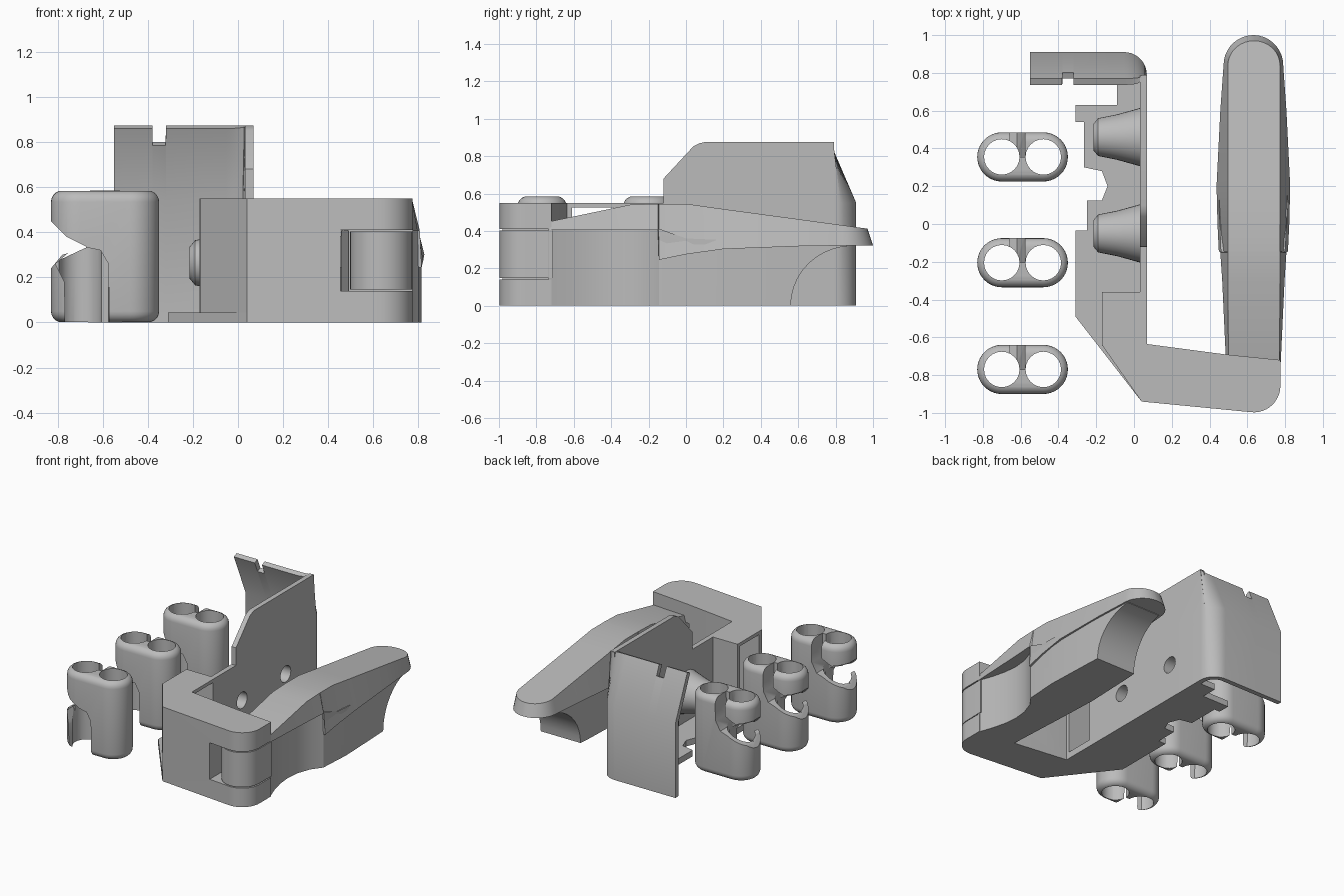
import bpy, bmesh, math
from mathutils import Matrix, Vector

if "Cube" in bpy.data.objects:
    bpy.data.objects.remove(bpy.data.objects["Cube"], do_unlink=True)

grey = bpy.data.materials.new("plain_grey")
grey.use_nodes = True
grey.diffuse_color = (0.5, 0.5, 0.5, 1)
grey.node_tree.nodes["Principled BSDF"].inputs["Base Color"].default_value = (0.5, 0.5, 0.5, 1)


def add(name, bm):
    bmesh.ops.recalc_face_normals(bm, faces=bm.faces)
    mesh = bpy.data.meshes.new(name)
    bm.to_mesh(mesh)
    bm.free()
    mesh.materials.append(grey)
    ob = bpy.data.objects.new(name, mesh)
    bpy.context.collection.objects.link(ob)
    return ob


def prism(name, pts, lo, hi, axis="z"):
    """Extrude an outline: (x, y) along z, (x, z) along y, or (y, z) along x."""
    place = {"z": lambda a, b, t: (a, b, t), "y": lambda a, b, t: (a, t, b),
             "x": lambda a, b, t: (t, a, b)}[axis]
    bm = bmesh.new()
    ends = [[bm.verts.new(place(a, b, t)) for a, b in pts] for t in (lo, hi)]
    for end in ends:
        bm.faces.new(end)
    for i in range(len(pts)):
        j = (i + 1) % len(pts)
        bm.faces.new((ends[0][i], ends[0][j], ends[1][j], ends[1][i]))
    return add(name, bm)


def box(name, x0, x1, y0, y1, z0, z1):
    return prism(name, [(x0, y0), (x1, y0), (x1, y1), (x0, y1)], z0, z1)


def arc(cx, cy, r, a0, a1, n=12):
    angles = [math.radians(a0 + (a1 - a0) * i / n) for i in range(n + 1)]
    return [(cx + r * math.cos(a), cy + r * math.sin(a)) for a in angles]


def bake(ob):
    bpy.context.view_layer.update()
    dg = bpy.context.evaluated_depsgraph_get()
    mesh = bpy.data.meshes.new_from_object(ob.evaluated_get(dg))
    ob.modifiers.clear()
    ob.data = mesh


def combine(ob, others, operation="DIFFERENCE"):
    for other in others:
        mod = ob.modifiers.new("cut", "BOOLEAN")
        mod.operation, mod.solver, mod.object = operation, "EXACT", other
        bake(ob)
        bpy.data.objects.remove(other, do_unlink=True)
    return ob


def smooth(ob, angle=32):
    ob.data.shade_smooth()
    ob.data.set_sharp_from_angle(angle=math.radians(angle))


# Cable clips: rounded capsules, two bores, a winding slot round the outer bore
def clip(name, y):
    r, xa, xb, top = 0.13, -0.70, -0.48, 0.585
    body = prism(name, arc(xb, y, r, -90, 90, 20) + arc(xa, y, r, 90, 270, 20), 0, top)
    bev = body.modifiers.new("round", "BEVEL")
    bev.width, bev.segments, bev.angle_limit = 0.05, 5, math.radians(40)
    bake(body)
    cutters = [prism("bore", arc(x, y, 0.094, 0, 345, 23), -0.1, 0.7) for x in (xa, xb)]
    cutters.append(prism("side_slot", [(-0.9, 0.5), (-0.83, 0.45), (-0.76, 0.38), (-0.67, 0.335),
                                       (-0.78, 0.3), (-0.83, 0.24), (-0.9, 0.2)],
                         y - 0.2, y + 0.2, "y"))
    cutters.append(prism("front_slot", [(-0.765, -0.1), (-0.77, 0.18), (-0.81, 0.26), (-0.74, 0.32),
                                        (-0.68, 0.335), (-0.61, 0.32), (-0.575, 0.26),
                                        (-0.57, -0.1)], y - 0.2, y, "y"))
    cutters.append(prism("back_slot", [(-0.85, 0.45), (-0.74, 0.43), (-0.66, 0.47), (-0.655, 0.7),
                                       (-0.575, 0.7), (-0.58, 0.42), (-0.62, 0.35),
                                       (-0.68, 0.33), (-0.85, 0.25)], y, y + 0.2, "y"))
    smooth(combine(body, cutters))


for label, y in (("front", -0.77), ("middle", -0.205), ("back", 0.355)):
    clip(label + "_cable_clip", y)


# Mounting wall: a tall sheet that wraps round the back corner and leans at the top
path = [(0.068, y) for y in (-0.68, -0.121, -0.12, 0.04, 0.07, 0.1, 0.5)]
path += arc(-0.052, 0.79, 0.12, 0, 90, 10) + [(-0.32, 0.91), (-0.321, 0.91),
                                              (-0.379, 0.91), (-0.38, 0.91), (-0.55, 0.91)]
bm = bmesh.new()
columns = []
for x, y in path:
    top = 0.875
    if y < -0.1205:
        top = 0.55
    elif y < 0.09:
        top = min(0.68 + (y + 0.12) * 1.08, 0.868)
    if -0.38 < x < -0.32:
        top = 0.80
    lean = max(0, min(1, (y - 0.79) / 0.12)) * 0.14
    columns.append([bm.verts.new((x, y - lean * max(0, z - 0.55) / 0.325, z))
                    for z in (0, 0.55, top)])
for a, b in zip(columns, columns[1:]):
    for k in range(2):
        bm.faces.new((a[k], b[k], b[k + 1], a[k + 1]))
bmesh.ops.remove_doubles(bm, verts=bm.verts, dist=0.0004)
wall = add("mounting_wall", bm)
bm = bmesh.new()
bm.from_mesh(wall.data)
# Normals must face outward (+x) before thickening inward
if sum(f.normal.x for f in bm.faces) < 0:
    bmesh.ops.reverse_faces(bm, faces=bm.faces)
bm.to_mesh(wall.data)
bm.free()
thick = wall.modifiers.new("thickness", "SOLIDIFY")
thick.thickness, thick.offset = 0.036, -1
bake(wall)


def bolt_hole(y):
    return prism("bolt_hole", arc(y, 0.265, 0.06, 0, 345, 23), -0.4, 0.2, "x")


window = box("window", -0.5, 0.3, -0.61, -0.39, 0.05, 0.525)
smooth(combine(wall, [bolt_hole(-0.05), bolt_hole(0.46), window]))

# Bolt bosses: turned tapers behind the wall
for label, y in (("front", -0.05), ("back", 0.46)):
    rings = [(0.035, 0.155), (0.0, 0.145), (-0.09, 0.12), (-0.19, 0.1), (-0.215, 0.07)]
    bm = bmesh.new()
    loops = [[bm.verts.new((x, a, b)) for a, b in arc(y, 0.265, r, 0, 350, 35)] for x, r in rings]
    for a, b in zip(loops, loops[1:]):
        for i in range(36):
            j = (i + 1) % 36
            bm.faces.new((a[i], a[j], b[j], b[i]))
    bm.faces.new(loops[0])
    bm.faces.new(loops[-1])
    smooth(combine(add(label + "_bolt_boss", bm), [bolt_hole(y)]))

# Floor plate with stepped inner edge
prism("floor_plate", [(0.04, -0.94), (0.06, -0.64), (0.06, 0.75), (-0.09, 0.75), (-0.09, 0.63),
                      (-0.31, 0.63), (-0.31, 0.54), (-0.265, 0.54), (-0.265, 0.3), (-0.17, 0.28),
                      (-0.14, 0.2), (-0.17, 0.125), (-0.25, 0.125), (-0.25, -0.035),
                      (-0.31, -0.035), (-0.31, -0.49)], 0, 0.045)

# Latch window frame behind the wall
frame = box("window_frame", -0.17, 0.04, -0.645, -0.36, 0, 0.55)
combine(frame, [box("frame_opening", -0.5, 0.3, -0.61, -0.39, 0.05, 0.525)])

# Hinge arm with forked end
arm = prism("hinge_arm", [(-0.17, -0.64), (0.04, -0.94)] + arc(0.635, -0.857, 0.14, -95, 0)
            + [(0.775, -0.72), (0.48, -0.69), (0.065, -0.635)], 0, 0.55)
smooth(combine(arm, [box("fork_slot", 0.455, 1, -1.2, -0.5, 0.14, 0.41)]))

# Lever barrel between the fork arms
smooth(prism("lever_barrel", [(0.5, -0.71)] + arc(0.635, -0.86, 0.137, 180, 360, 20)
             + [(0.775, -0.71)], 0.147, 0.403))

# Lever body: scooped plan shape, swept up under the tip
body = prism("lever_body", [(0.49, -0.735), (0.775, -0.735), (0.735, -0.62), (0.71, -0.52),
                            (0.70, -0.42), (0.71, -0.32), (0.745, -0.22), (0.80, -0.145),
                            (0.815, 0.1), (0.80, 0.5), (0.775, 0.86), (0.5, 0.86),
                            (0.465, 0.5), (0.45, 0.1), (0.46, -0.15)], 0, 0.41)
sweep = [(0.56 + 0.33 * (1 - math.cos(t)), 0.32 * math.sin(t))
         for t in [math.radians(90 * i / 10) for i in range(11)]]
side = prism("side_shape", [(-0.8, -0.1), (0.56, -0.1)] + sweep
             + [(0, 0.36), (-0.14, 0.41), (-0.14, 0.5), (-0.8, 0.5)], 0.2, 1, "x")
smooth(combine(body, [side], "INTERSECT"))

# Lever handle: lofted sections of (y, bottom z, bottom half width, top z, top half width)
sections = [(-0.73, 0.405, 0.145, 0.45, 0.135), (-0.3, 0.405, 0.165, 0.54, 0.138),
            (-0.15, 0.405, 0.175, 0.545, 0.138), (-0.145, 0.245, 0.183, 0.545, 0.138),
            (0, 0.275, 0.19, 0.545, 0.138), (0.2, 0.303, 0.195, 0.517, 0.138),
            (0.6, 0.318, 0.175, 0.463, 0.138)]
sections += [(0.84 + 0.16 * math.sin(a), 0.322, 0.158 * math.cos(a),
              0.43 - 0.018 * math.sin(a), 0.138 * math.cos(a))
             for a in [math.radians(88 * i / 9) for i in range(10)]]
bm = bmesh.new()
loops = []
for y, zb, hb, zt, ht in sections:
    yt = y - 0.03 * max(0, min(1, (y - 0.84) / 0.16))
    loops.append([bm.verts.new(Vector(p)) for p in
                  ((0.632 - hb, y, zb), (0.632 + hb, y, zb),
                   (0.635 + ht, yt, zt), (0.635 - ht, yt, zt))])
for a, b in zip(loops, loops[1:]):
    for i in range(4):
        j = (i + 1) % 4
        bm.faces.new((a[i], a[j], b[j], b[i]))
bm.faces.new(loops[0])
bm.faces.new(loops[-1])
smooth(add("lever_handle", bm), 25)
